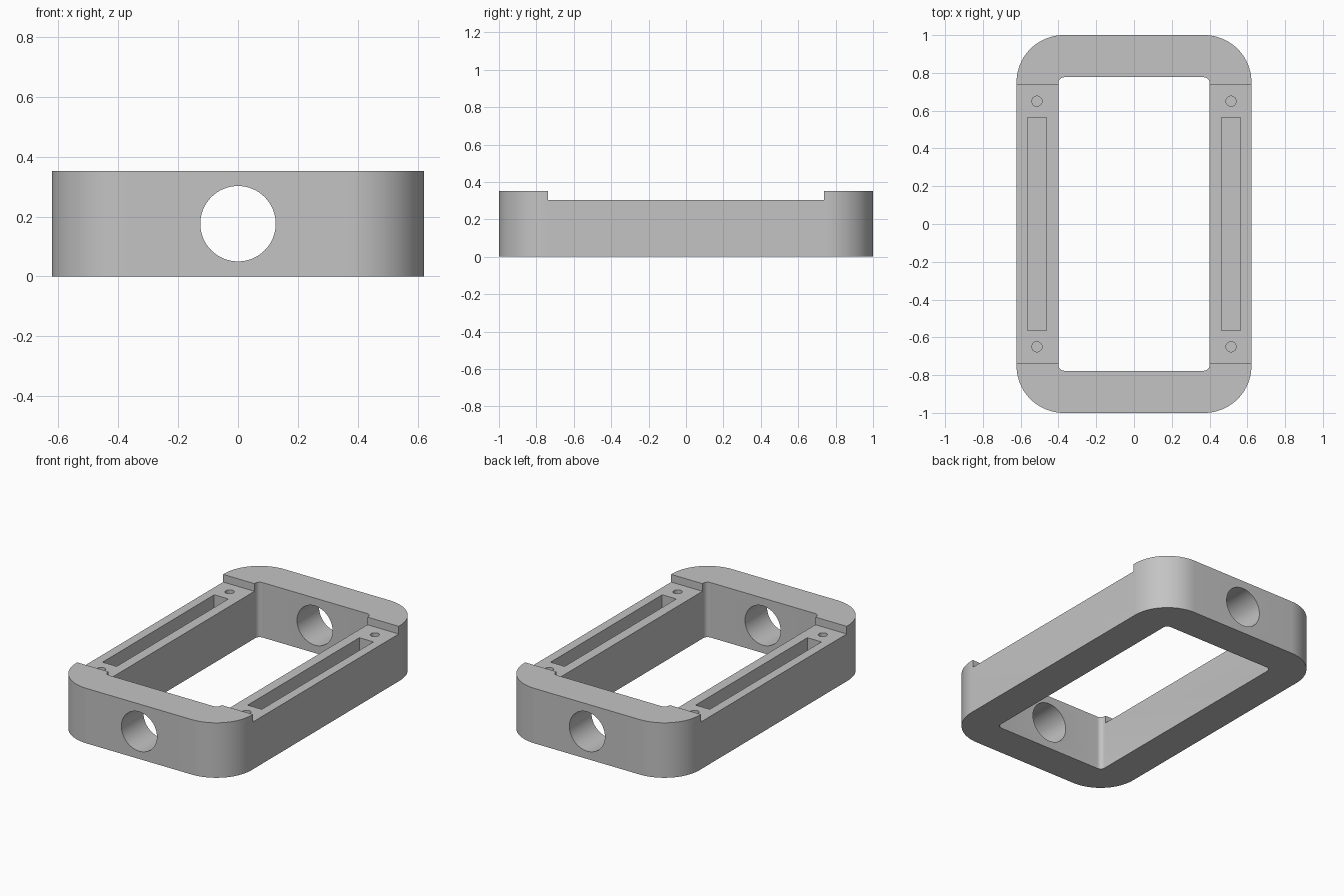
import bpy
import bmesh
from math import cos, sin, pi, radians
from mathutils import Matrix

cube = bpy.data.objects.get("Cube")
if cube:
    bpy.data.objects.remove(cube, do_unlink=True)

HEIGHT = 0.352
LEDGE = 0.303      # height of the lowered side rails

grey = bpy.data.materials.new("plain grey")
grey.use_nodes = True
colour = (0.55, 0.55, 0.55, 1)
grey.diffuse_color = colour
grey.node_tree.nodes["Principled BSDF"].inputs["Base Color"].default_value = colour


def make_object(name, bm):
    bmesh.ops.recalc_face_normals(bm, faces=bm.faces)
    mesh = bpy.data.meshes.new(name)
    bm.to_mesh(mesh)
    bm.free()
    mesh.materials.append(grey)
    obj = bpy.data.objects.new(name, mesh)
    bpy.context.collection.objects.link(obj)
    return obj


def rounded_prism(name, hx, hy, radius, z0, z1, steps):
    """Upright prism with rounded corners."""
    bm = bmesh.new()
    ring = []
    for i, (sx, sy) in enumerate([(1, 1), (-1, 1), (-1, -1), (1, -1)]):
        for k in range(steps + 1):
            a = (i + k / steps) * pi / 2
            ring.append(bm.verts.new((sx * (hx - radius) + radius * cos(a),
                                      sy * (hy - radius) + radius * sin(a), z0)))
    base = bm.faces.new(ring)
    top = bmesh.ops.extrude_face_region(bm, geom=[base])["geom"]
    bmesh.ops.translate(bm, vec=(0, 0, z1 - z0),
                        verts=[v for v in top if isinstance(v, bmesh.types.BMVert)])
    return make_object(name, bm)


def box(name, centre, size):
    bm = bmesh.new()
    bmesh.ops.create_cube(bm, size=1, matrix=Matrix.Translation(centre) @ Matrix.Diagonal((*size, 1)))
    return make_object(name, bm)


def cylinder(name, centre, radius, depth, sides, rotation=Matrix()):
    bm = bmesh.new()
    bmesh.ops.create_cone(bm, cap_ends=True, segments=sides, radius1=radius, radius2=radius,
                          depth=depth, matrix=Matrix.Translation(centre) @ rotation)
    return make_object(name, bm)


# Outer body
frame = rounded_prism("frame", 0.622, 1.0, 0.25, 0, HEIGHT, 20)

# Central opening and lowered side rails
cutters = [
    rounded_prism("opening_cutter", 0.4, 0.777, 0.03, -0.1, 0.5, 8),
    box("ledge_cutter", (0, 0, LEDGE + 0.1), (1.6, 1.476, 0.2)),
]

# Round port through the front and back walls
for side in (-1, 1):
    cutters.append(cylinder("port_cutter", (0, side * 0.9, HEIGHT / 2), 0.126, 0.4, 64,
                            Matrix.Rotation(pi / 2, 4, "X")))

# Long slot and two screw holes in each rail
for sx in (-1, 1):
    cutters.append(box("slot_cutter", (sx * 0.514, 0, LEDGE), (0.1, 1.13, 0.4)))
    for sy in (-1, 1):
        cutters.append(cylinder("screw_hole_cutter", (sx * 0.514, sy * 0.65, LEDGE),
                                0.027, 0.4, 24))

# Carve the body and discard the cutters
bpy.context.view_layer.objects.active = frame
for cutter in cutters:
    cutter.hide_render = True
    mod = frame.modifiers.new(cutter.name, "BOOLEAN")
    mod.operation = "DIFFERENCE"
    mod.solver = "EXACT"
    mod.object = cutter
    bpy.ops.object.modifier_apply(modifier=mod.name)
    bpy.data.objects.remove(cutter, do_unlink=True)

bpy.ops.object.select_all(action="DESELECT")
frame.select_set(True)
bpy.ops.object.shade_smooth_by_angle(angle=radians(30))
